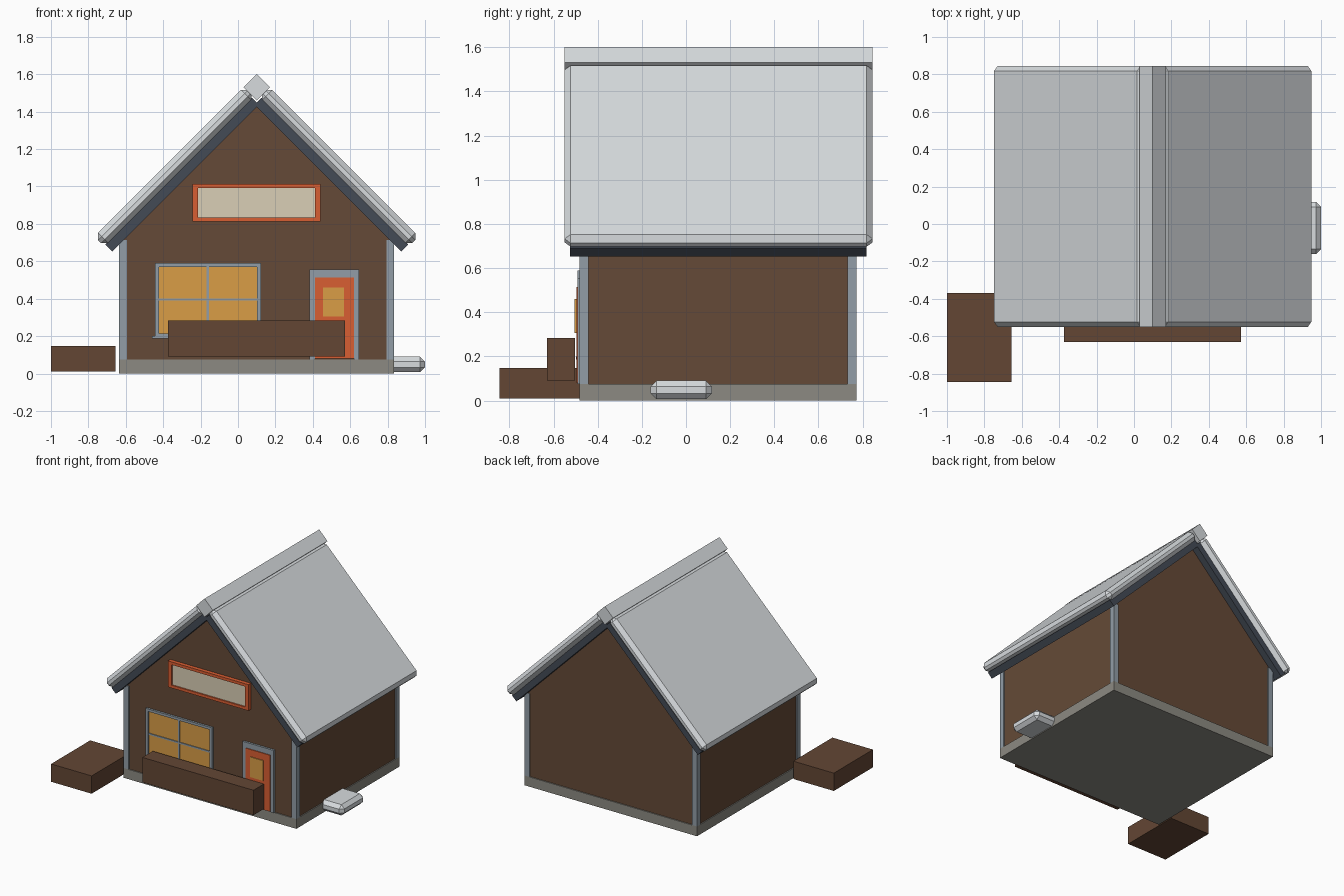
import bpy, bmesh
from math import radians, sqrt
from mathutils import Matrix, Vector

cube = bpy.data.objects.get("Cube")
if cube:
    bpy.data.objects.remove(cube, do_unlink=True)


def material(name, r, g, b):
    """Flat material from 0-255 display values, converted to linear."""
    col = [((c / 255 + 0.055) / 1.055) ** 2.4 for c in (r, g, b)] + [1.0]
    m = bpy.data.materials.new(name)
    m.use_nodes = True
    m.diffuse_color = col
    m.node_tree.nodes["Principled BSDF"].inputs["Base Color"].default_value = col
    return m


WALL = material("brown wall", 101, 74, 55)
WOOD = material("brown timber", 99, 70, 52)
STONE = material("grey stone", 140, 138, 130)
TRIM = material("blue grey trim", 146, 158, 167)
ROOF = material("dark slate", 68, 75, 86)
SNOW = material("snow", 215, 219, 222)
ORANGE = material("orange paint", 217, 94, 50)
GLASS = material("amber glass", 218, 157, 70)
CREAM = material("cream panel", 218, 207, 182)

CX = 0.1                      # house centre line
X0, X1 = -0.635, 0.835        # house footprint
Y0, Y1 = -0.483, 0.773
BASE, INSET, POST = 0.075, 0.008, 0.042
FACE = Y0 + INSET             # front wall plane


def finish(name, bm, mat, bevel=0):
    bmesh.ops.recalc_face_normals(bm, faces=bm.faces)
    me = bpy.data.meshes.new(name)
    bm.to_mesh(me)
    bm.free()
    me.materials.append(mat)
    ob = bpy.data.objects.new(name, me)
    bpy.context.collection.objects.link(ob)
    if bevel:
        mod = ob.modifiers.new("Chamfer", "BEVEL")
        mod.width, mod.segments = bevel, 1
    return ob


def boxes(name, mat, *ranges, bevel=0):
    """One object made of boxes, each given as x, y and z ranges."""
    bm = bmesh.new()
    for r in ranges:
        lo, hi = Vector(r[::2]), Vector(r[1::2])
        m = Matrix.Translation((lo + hi) / 2) @ Matrix.Diagonal((*(hi - lo), 1))
        bmesh.ops.create_cube(bm, size=1, matrix=m)
    return finish(name, bm, mat, bevel)


def frame(name, mat, xa, xb, za, zb, side, top, bottom, y, extra=()):
    """Rectangular surround on the front wall, with optional extra bars."""
    bars = [(xa, xa + side, y, FACE, za, zb), (xb - side, xb, y, FACE, za, zb),
            (xa + side, xb - side, y, FACE, zb - top, zb)]
    if bottom:
        bars.append((xa + side, xb - side, y, FACE, za, za + bottom))
    return boxes(name, mat, *bars, *extra)


def slope_slab(name, mat, u0, u1, v0, v1, ya, yb, bevel=0):
    """Pair of 45 degree slabs; u = x + z runs up the slope, v = z - x across it."""
    for label, s in (("right", 1), ("left", -1)):
        x, z = (u0 + u1 - v0 - v1) / 4, (u0 + u1 + v0 + v1) / 4
        x = x if s == 1 else 2 * CX - x
        bm = bmesh.new()
        size = ((u1 - u0) / sqrt(2), yb - ya, (v1 - v0) / sqrt(2), 1)
        m = (Matrix.Translation((x, (ya + yb) / 2, z))
             @ Matrix.Rotation(radians(-45 * s), 4, "Y") @ Matrix.Diagonal(size))
        bmesh.ops.create_cube(bm, size=1, matrix=m)
        finish(f"{label}_{name}", bm, mat, bevel)


# Foundation and gabled wall body
boxes("foundation", STONE, (X0, X1, Y0, Y1, 0, BASE))
bm = bmesh.new()
half, peak = (X1 - X0) / 2 - INSET, 1.445
profile = [(-half, BASE), (half, BASE), (half, peak - half), (0, peak), (-half, peak - half)]
face = bm.faces.new([bm.verts.new((CX + x, FACE, z)) for x, z in profile])
ext = bmesh.ops.extrude_face_region(bm, geom=[face])["geom"]
bmesh.ops.translate(bm, vec=(0, Y1 - Y0 - 2 * INSET, 0),
                    verts=[g for g in ext if isinstance(g, bmesh.types.BMVert)])
finish("walls", bm, WALL)

# Corner posts
for sx, x in (("right", X0), ("left", X1 - POST)):
    for sy, y in (("front", Y0), ("back", Y1 - POST)):
        boxes(f"{sy}_{sx}_post", TRIM, (x, x + POST, y, y + POST, BASE, 0.715))

# Roof boards, snow cover and ridge beam
slope_slab("roof_board", ROOF, -0.02, 1.55, 1.326, 1.4, -0.526, 0.818)
slope_slab("roof_snow", SNOW, -0.035, 1.572, 1.391, 1.5, -0.55, 0.845, bevel=0.027)
bm = bmesh.new()
bmesh.ops.create_cube(bm, size=1, matrix=Matrix.Translation((CX, 0.1475, 1.53))
                      @ Matrix.Rotation(radians(45), 4, "Y") @ Matrix.Diagonal((0.1, 1.395, 0.1, 1)))
finish("ridge_cap", bm, SNOW)

# Window
yw = Y0 - 0.008
boxes("window_glass", GLASS, (-0.43, 0.11, FACE - 0.006, FACE, 0.21, 0.575))
frame("window_frame", TRIM, -0.445, 0.123, 0.198, 0.59, 0.022, 0.02, 0.015, yw,
      [(-0.168, -0.156, yw + 0.004, FACE, 0.2, 0.58),
       (-0.43, 0.11, yw + 0.004, FACE, 0.39, 0.402),
       (-0.46, 0.138, yw - 0.008, FACE, 0.187, 0.2)])

# Door
frame("door_frame", TRIM, 0.383, 0.647, BASE, 0.556, 0.028, 0.042, 0, yw)
boxes("door", ORANGE, (0.411, 0.619, -0.497, FACE, 0.08, 0.514))
boxes("door_glass", GLASS, (0.455, 0.567, -0.504, -0.49, 0.305, 0.46))

# Gable sign
frame("sign_frame", ORANGE, -0.243, 0.442, 0.812, 1.013, 0.03, 0.022, 0.022, -0.505)
boxes("sign_panel", CREAM, (-0.22, 0.42, -0.495, FACE, 0.83, 0.995))

# Timber planter and crate, snow heap by the wall
boxes("planter", WOOD, (-0.374, 0.573, -0.63, -0.503, 0.091, 0.283))
boxes("crate", WOOD, (-1, -0.655, -0.845, -0.37, 0.01, 0.147))
boxes("snow_heap", SNOW, (0.72, 1, -0.16, 0.117, 0.007, 0.09), bevel=0.026)
